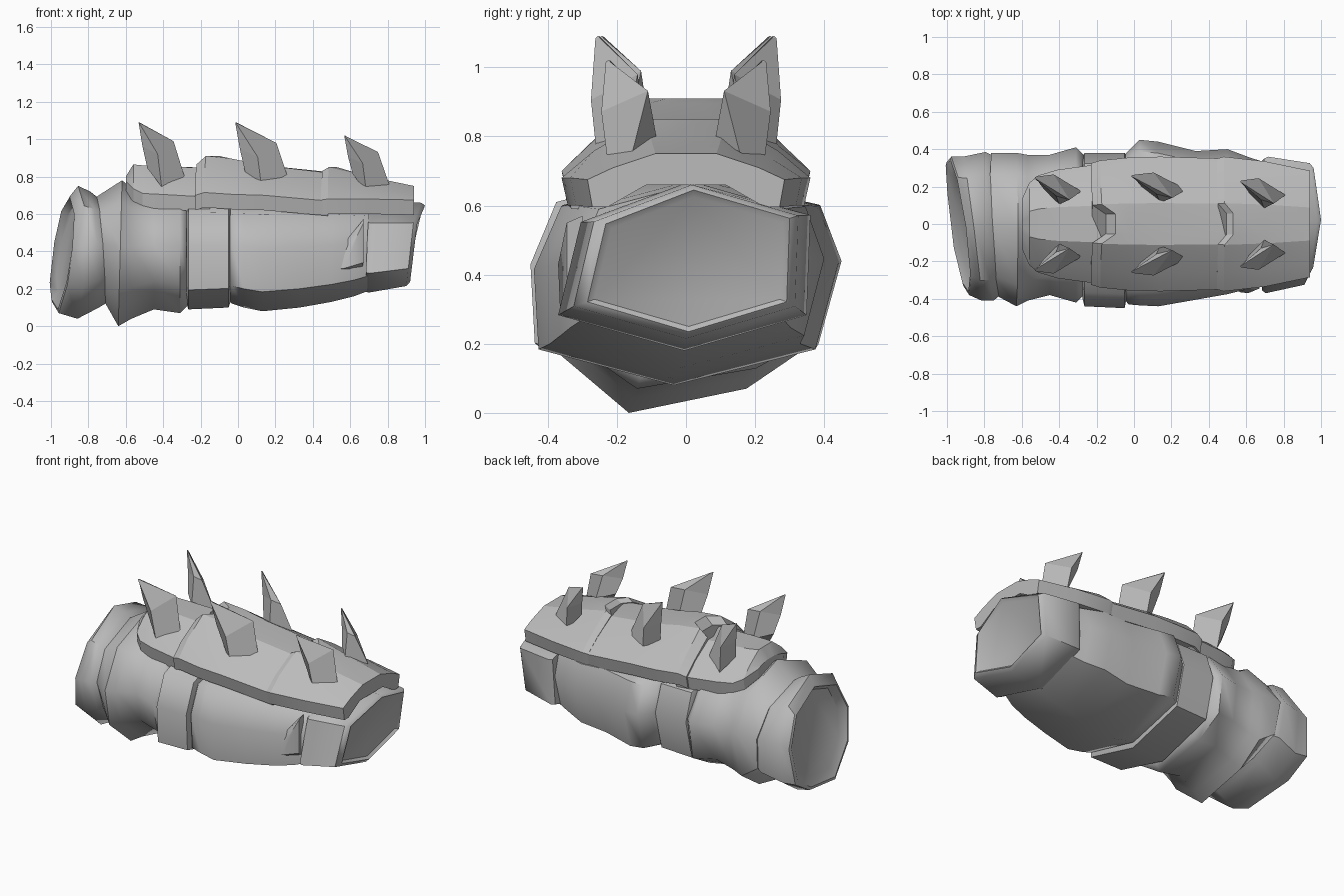
import bpy, bmesh, math

if "Cube" in bpy.data.objects:
    bpy.data.objects.remove(bpy.data.objects["Cube"])

grey = bpy.data.materials.new("plain grey")
grey.use_nodes = True
COLOUR = (0.5, 0.5, 0.5, 1)
grey.diffuse_color = COLOUR
grey.node_tree.nodes["Principled BSDF"].inputs["Base Color"].default_value = COLOUR

# Unit cross-sections (y, z)
ROUND = [(-.72, .7), (-1, .1), (-.87, -.52), (-.33, -1), (.5, -.82), (.92, -.52), (1, .2), (.7, .75), (0, 1)]
BLOCK = [(-.82, .7), (-1, .1), (-.97, -.66), (-.08, -1), (.85, -.66), (1, .15), (.86, .7), (0, 1)]
HEX = [(-.82, .52), (-1, -.58), (0, -1), (.97, -.58), (1, .6), (.05, 1)]


def loft(name, rings, angle=32):
    """Skin a list of matching point rings and close both ends."""
    bm = bmesh.new()
    loops = [[bm.verts.new(p) for p in ring] for ring in rings]
    n = len(loops[0])
    for a, b in zip(loops, loops[1:]):
        for i in range(n):
            j = (i + 1) % n
            bm.faces.new((a[i], a[j], b[j], b[i]))
    bm.faces.new(loops[0])
    bm.faces.new(loops[-1])
    bmesh.ops.recalc_face_normals(bm, faces=bm.faces)
    mesh = bpy.data.meshes.new(name)
    bm.to_mesh(mesh)
    bm.free()
    mesh.materials.append(grey)
    ob = bpy.data.objects.new(name, mesh)
    bpy.context.collection.objects.link(ob)
    bpy.ops.object.select_all(action='DESELECT')
    ob.select_set(True)
    bpy.context.view_layer.objects.active = ob
    if angle:
        bpy.ops.object.shade_smooth_by_angle(angle=math.radians(angle))


def ring(section, x, y0, y1, z0, z1, lean_y=0, lean_z=0):
    """Fit a section to a box; lean tilts the ring along x."""
    cy, cz, ry, rz = (y0 + y1) / 2, (z0 + z1) / 2, (y1 - y0) / 2, (z1 - z0) / 2
    return [(x + lean_y * y + lean_z * z, cy + ry * y, cz + rz * z) for y, z in section]


# Flared cuff with a shallow recessed opening
loft("cuff", [ring(ROUND, *r) for r in (
    (-.905, -.31, .28, .14, .66, -.05, .04),
    (-.94, -.36, .34, .09, .69, -.05, .04),
    (-.935, -.38, .36, .07, .70, -.05, .04),
    (-.865, -.41, .36, .04, .75, -.05, .01),
    (-.77, -.41, .385, .10, .72, -.02, -.02),
    (-.72, -.37, .36, .13, .68, -.02, -.02))], 45)

# Wrist section
loft("wrist", [ring(ROUND, *r) for r in (
    (-.74, -.39, .38, .13, .69, -.02, -.02),
    (-.63, -.44, .38, .00, .78, 0, .01),
    (-.57, -.41, .37, .04, .74),
    (-.45, -.38, .37, .09, .72),
    (-.31, -.42, .41, .07, .72),
    (-.27, -.38, .37, .11, .70))], 55)

# Raised strap
loft("strap", [ring(BLOCK, *r) for r in (
    (-.275, -.40, .36, .12, .68), (-.265, -.44, .38, .09, .70),
    (-.05, -.45, .38, .10, .70), (-.04, -.40, .36, .13, .68))], 55)

# Main forearm body, pinched before the collar
loft("forearm", [ring(BLOCK, *r) for r in (
    (-.06, -.39, .36, .14, .66), (-.03, -.43, .39, .12, .68),
    (.03, -.435, .45, .10, .69), (.13, -.44, .44, .08, .69),
    (.33, -.405, .39, .10, .69), (.50, -.375, .40, .13, .68),
    (.62, -.345, .355, .16, .67), (.70, -.31, .33, .19, .66))], 55)

# Fold of material in front of the collar
loft("fold", [
    [(.50, -.33, .30), (.58, -.34, .46), (.67, -.30, .57), (.66, -.28, .29)],
    [(.57, -.365, .31), (.61, -.37, .43), (.67, -.345, .55), (.67, -.345, .34)]], 60)

# Hexagonal tapered end collar with a bevelled rim and recessed face
collar = [ring(HEX, *r) for r in (
    (.69, -.355, .35, .185, .67, 0, .01), (.71, -.37, .36, .18, .67, 0, .01),
    (.925, -.325, .325, .215, .66, 0, .025), (.945, -.285, .30, .235, .645, 0, .025),
    (.93, -.265, .28, .25, .625, 0, .025))]
for r in collar[2:]:
    r[5] = (r[5][0] + .03, *r[5][1:])
loft("end_collar", collar, 50)


def plate_ring(x, w, lip, crown, notch=0, drop=.08):
    """Arched armour section with a lip on each side and a notch at the centre."""
    half = [(x, w * .95, lip - drop), (x, w, lip),
            (x, w * .74, lip + (crown - lip) * .46),
            (x + notch * .1, w * .31, crown)]
    mid = [(x + notch, w * s, crown) for s in (.16, -.16)]
    other = [(a, -b, c) for a, b, c in reversed(half)]
    inner = [(x, w * a, z) for a, z in (
        (-.8, lip - drop), (-.4, crown - .09), (.4, crown - .09), (.8, lip - drop))]
    return half + mid + other + inner


# Three overlapping armour plates
loft("rear_plate", [plate_ring(*r) for r in (
    (-.60, .13, .775, .80, 0, .06), (-.56, .22, .735, .865, 0, .07),
    (-.51, .26, .71, .86), (-.41, .29, .705, .855), (-.15, .325, .69, .845, .07))], 20)
loft("middle_plate", [plate_ring(*r) for r in (
    (-.23, .325, .70, .865, .08), (-.18, .34, .715, .91, .08),
    (-.03, .355, .705, .895), (.14, .36, .70, .86), (.48, .35, .67, .82, .05))], 20)
loft("front_plate", [plate_ring(*r) for r in (
    (.445, .35, .675, .83, .05), (.48, .36, .68, .85, .05),
    (.70, .335, .68, .80), (.94, .285, .675, .75))], 20)


def spike(name, x, z, tip_z, size, shift, side):
    """Backswept horn on a diamond footprint: leading, inner, trailing, outer corners."""
    rise = tip_z - z
    corners = (
        ((-.10, .20, .08), (0, .115, .06), (.14, .185, .02), (-.01, .255, -.02)),
        ((-.13, .235, .60), (-.02, .16, .68), (.065, .14, .69), (-.035, .275, .48)),
        ((-.155, .255, 1), (-.15, .25, 1), (-.145, .25, .985), (-.15, .262, .985)))
    loft(name, [[(x + a * size, side * (b - shift), z + c * (rise if c > .1 else 1))
                 for a, b, c in row] for row in corners], 0)


# Three mirrored pairs of spikes
for label, x, z, tip, size, shift in (("rear", -.40, .765, 1.09, .85, .01),
                                      ("middle", .14, .735, 1.09, 1, 0),
                                      ("front", .695, .735, 1.02, .82, .03)):
    spike(label + "_left_spike", x, z, tip, size, shift, 1)
    spike(label + "_right_spike", x, z, tip, size, shift, -1)
